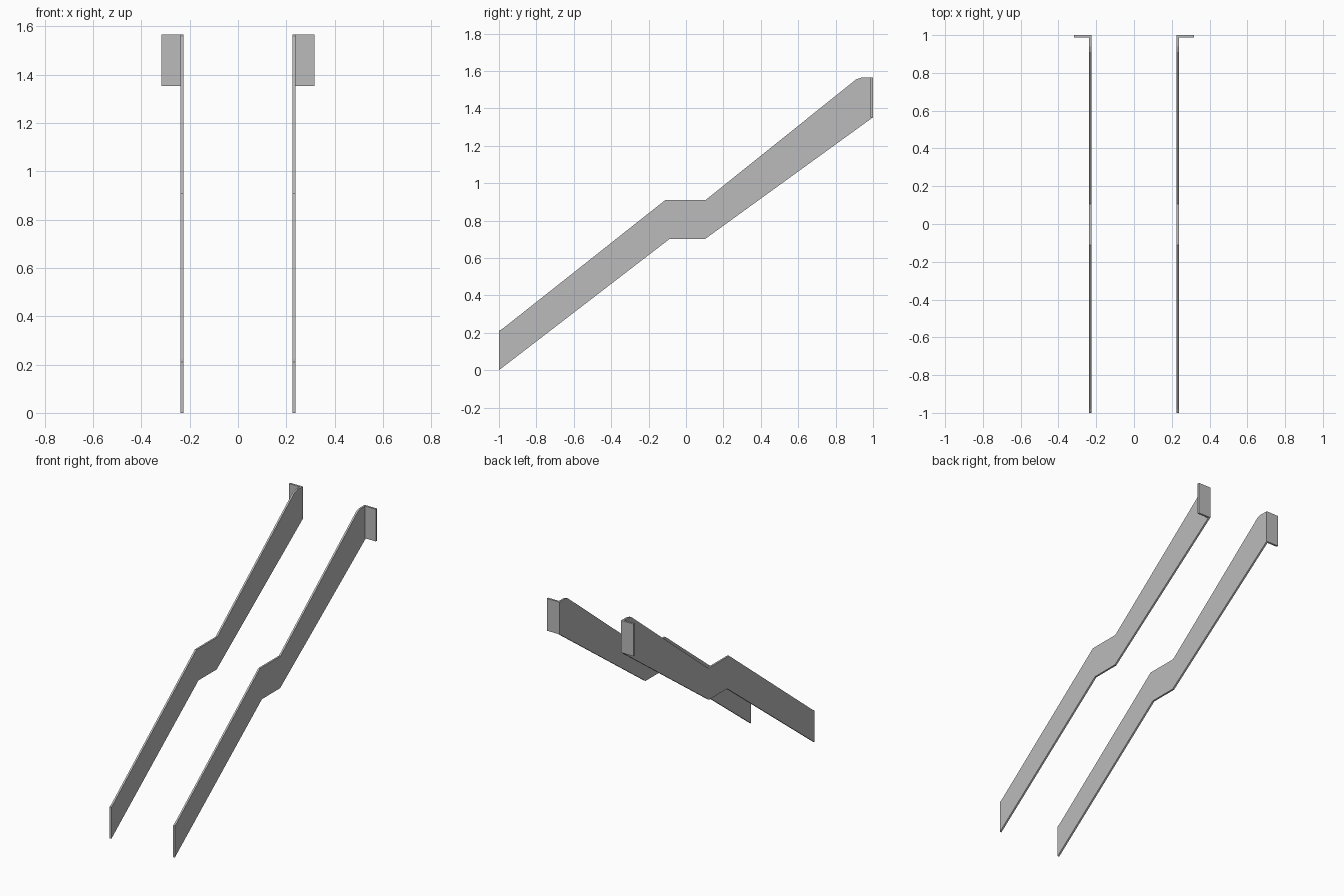
import bpy

cube = bpy.data.objects.get("Cube")
if cube:
    bpy.data.objects.remove(cube, do_unlink=True)

grey = bpy.data.materials.new("plain grey")
grey.use_nodes = True
colour = (0.5, 0.5, 0.5, 1)
grey.diffuse_color = colour
grey.node_tree.nodes["Principled BSDF"].inputs["Base Color"].default_value = colour

RAIL_IN, RAIL_OUT, FLANGE_OUT = 0.226, 0.238, 0.317

# Side outline of the stringer board (y, z): two flights and a level landing
board = [(-1, 0), (-0.09, 0.70), (0.10, 0.70), (1, 1.352), (1, 1.565),
         (0.94, 1.565), (0.91, 1.555), (0.105, 0.91), (-0.11, 0.91),
         (-0.98, 0.222), (-1, 0.21)]

# Outline of the mounting flange, turned outward at the top end
flange = [(0.987, 1.352), (1, 1.352), (1, 1.565), (0.987, 1.565)]


def extrude_outline(name, outline, x0, x1):
    """Solid made by sweeping a (y, z) outline from x0 to x1."""
    n = len(outline)
    verts = [(x, y, z) for x in (x0, x1) for y, z in outline]
    faces = [tuple(reversed(range(n))), tuple(range(n, 2 * n))]
    faces += [(i, (i + 1) % n, n + (i + 1) % n, n + i) for i in range(n)]
    mesh = bpy.data.meshes.new(name)
    mesh.from_pydata(verts, [], faces)
    mesh.materials.append(grey)
    obj = bpy.data.objects.new(name, mesh)
    bpy.context.collection.objects.link(obj)
    return obj


# Left and right stringers with their flanges
for side, s in (("left", 1), ("right", -1)):
    for part, outline, a, b in (("stringer", board, RAIL_IN, RAIL_OUT),
                                ("flange", flange, RAIL_OUT, FLANGE_OUT)):
        extrude_outline(f"{side}_{part}", outline, min(s * a, s * b), max(s * a, s * b))
